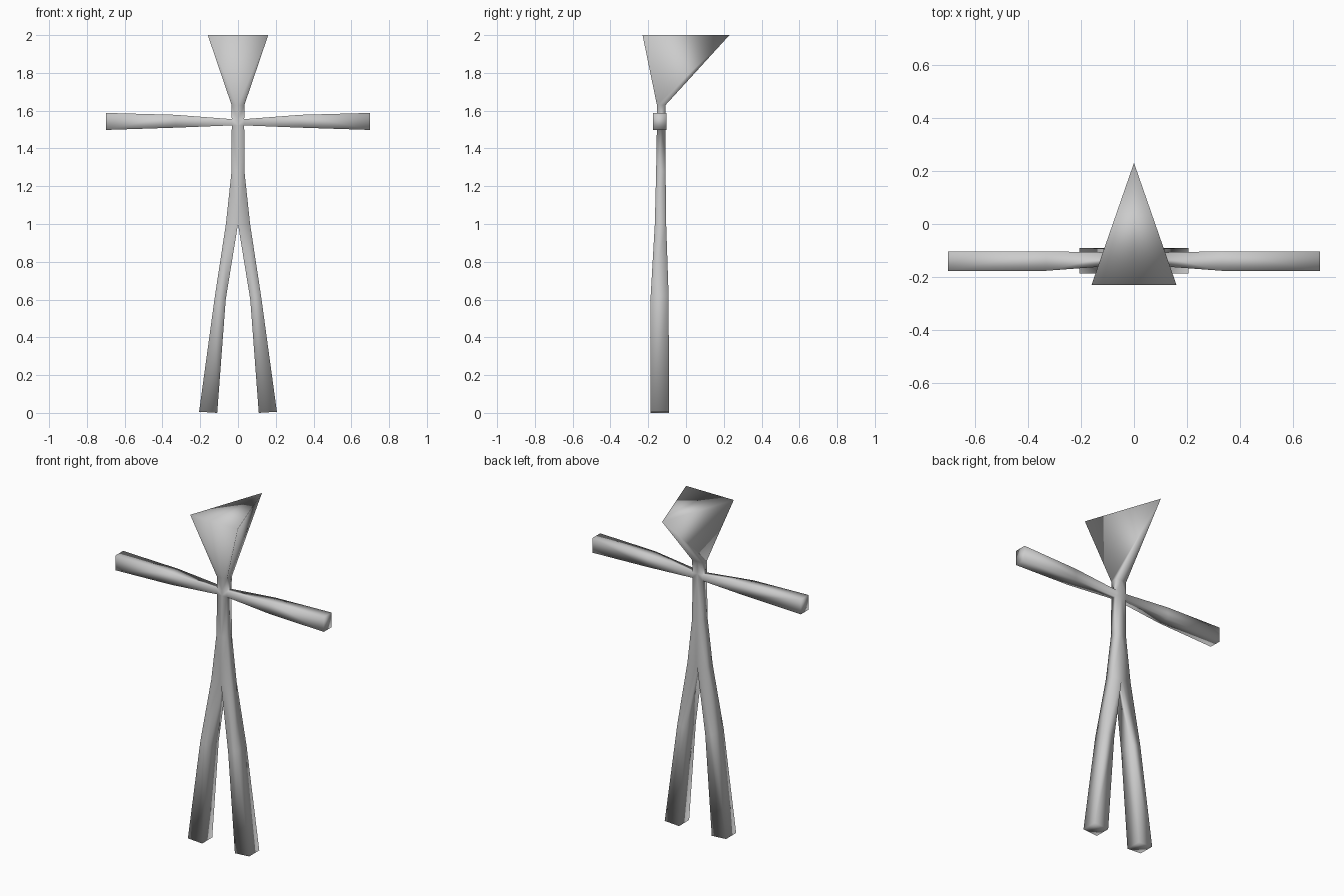
import bpy, bmesh

if "Cube" in bpy.data.objects:
    bpy.data.objects.remove(bpy.data.objects["Cube"])

grey = bpy.data.materials.new("light grey")
grey.diffuse_color = (0.6, 0.6, 0.6, 1)
grey.use_nodes = True
grey.node_tree.nodes["Principled BSDF"].inputs["Base Color"].default_value = grey.diffuse_color

bm = bmesh.new()


def bridge(a, b, closed=True):
    """Join two rings of vertices with quads."""
    n = len(a)
    for i in range(n if closed else n - 1):
        j = (i + 1) % n
        bm.faces.new((a[i], a[j], b[j], b[i]))


def half_ring(z, x, y0, y1):
    """Right half of a torso section: mid front, front, back, mid back."""
    return [bm.verts.new(p) for p in ((0, y0, z), (x, y0, z), (x, y1, z), (0, y1, z))]


# Torso from crotch to neck, right half, open at x = 0
torso = [half_ring(*s) for s in (
    (1.0, 0.064, -0.165, -0.105),
    (1.28, 0.034, -0.158, -0.108),
    (1.522, 0.033, -0.154, -0.108),
    (1.555, 0.033, -0.154, -0.108),
    (1.63, 0.034, -0.154, -0.108))]
for k, (lo, hi) in enumerate(zip(torso, torso[1:])):
    if k == 2:  # leave the side open for the arm
        bm.faces.new((lo[0], lo[1], hi[1], hi[0]))
        bm.faces.new((lo[2], lo[3], hi[3], hi[2]))
    else:
        bridge(lo, hi, closed=False)

# Leg, continuing the lowest torso section down to the foot
prev = torso[0]
for z_in, z_out, x0, x1, y0, y1 in ((0.6, 0.62, 0.065, 0.122, -0.187, -0.092),
                                    (0.0, 0.006, 0.11, 0.206, -0.187, -0.09)):
    ring = [bm.verts.new(p) for p in ((x0, y0, z_in), (x1, y0, z_out),
                                      (x1, y1, z_out), (x0, y1, z_in))]
    bridge(ring, prev)
    prev = ring
bm.faces.new(prev)

# Arm, extruded from the opening in the torso side
prev = [torso[2][1], torso[2][2], torso[3][2], torso[3][1]]
for x, y0, y1, z0, z1 in ((0.33, -0.176, -0.103, 1.51, 1.578),
                          (0.70, -0.176, -0.103, 1.498, 1.588)):
    ring = [bm.verts.new(p) for p in ((x, y0, z0), (x, y1, z0), (x, y1, z1), (x, y0, z1))]
    bridge(prev, ring)
    prev = ring
bm.faces.new(prev)

# Head, an upturned wedge with a pointed back
neck = torso[-1]
mid = bm.verts.new((0, -0.23, 2))
corner = bm.verts.new((0.16, -0.23, 2))
tip = bm.verts.new((0, 0.23, 2))
bm.faces.new((neck[0], neck[1], corner, mid))
bm.faces.new((neck[1], neck[2], tip, corner))
bm.faces.new((neck[2], neck[3], tip))
bm.faces.new((mid, corner, tip))

bmesh.ops.recalc_face_normals(bm, faces=bm.faces)
for f in bm.faces:
    f.smooth = True
me = bpy.data.meshes.new("figure")
bm.to_mesh(me)
bm.free()
me.materials.append(grey)
figure = bpy.data.objects.new("figure", me)
bpy.context.collection.objects.link(figure)

# Mirror to the left side
mirror = figure.modifiers.new("mirror", 'MIRROR')
mirror.use_clip = True
mirror.merge_threshold = 0.001
